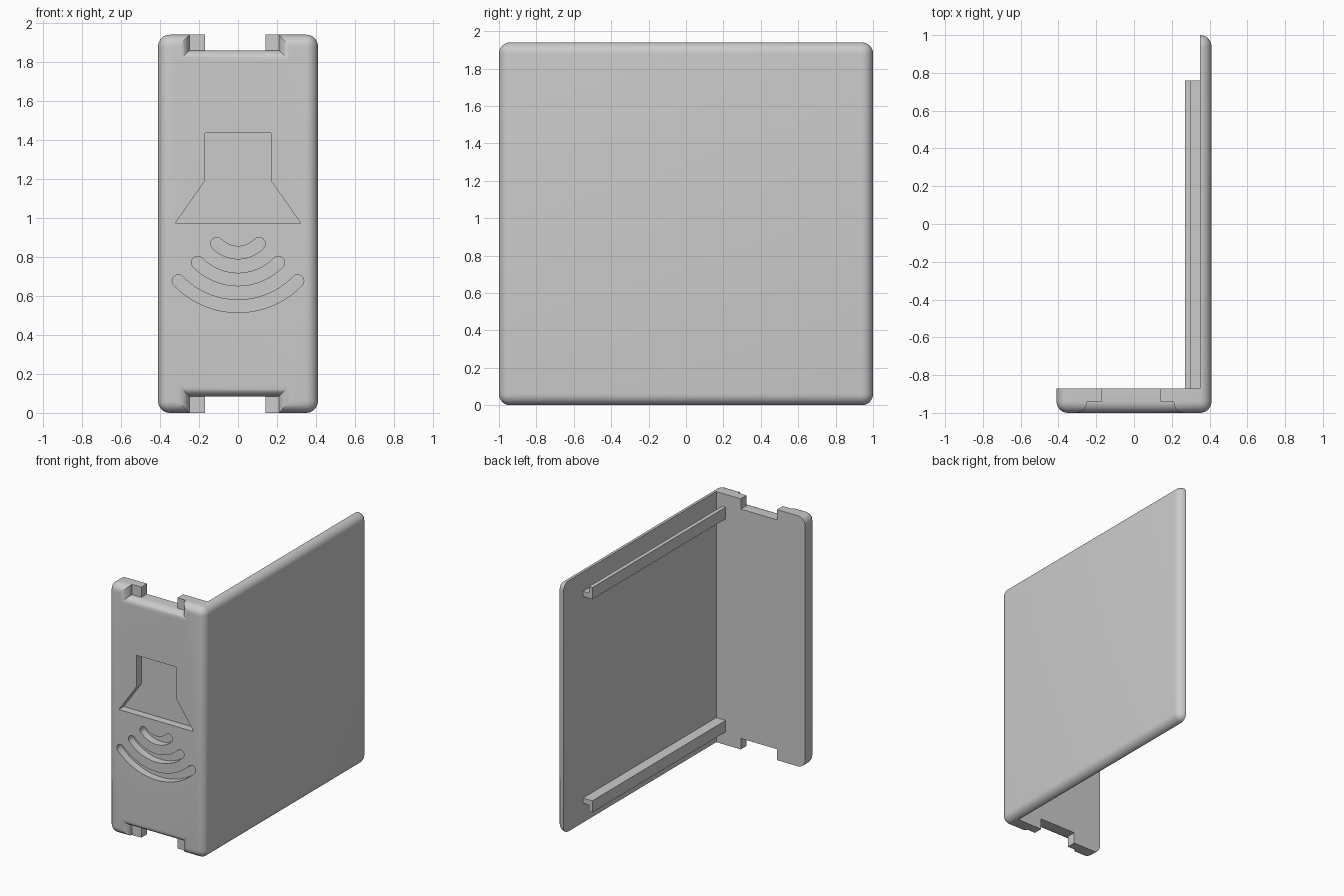
import bpy, bmesh, math

default = bpy.data.objects.get("Cube")
if default:
    bpy.data.objects.remove(default, do_unlink=True)

HEIGHT = 1.94
FRONT, PLATE_BACK = -1.0, -0.87

grey = bpy.data.materials.new("light grey")
grey.use_nodes = True
grey.diffuse_color = (0.6, 0.6, 0.6, 1)
grey.node_tree.nodes["Principled BSDF"].inputs["Base Color"].default_value = (0.6, 0.6, 0.6, 1)


def loft(name, rings):
    """Closed solid through rings of 3D points."""
    bm = bmesh.new()
    loops = [[bm.verts.new(p) for p in ring] for ring in rings]
    n = len(loops[0])
    for a, b in zip(loops, loops[1:]):
        for i in range(n):
            bm.faces.new((a[i], a[(i + 1) % n], b[(i + 1) % n], b[i]))
    bm.faces.new(loops[0])
    bm.faces.new(loops[-1])
    bmesh.ops.recalc_face_normals(bm, faces=bm.faces)
    mesh = bpy.data.meshes.new(name)
    bm.to_mesh(mesh)
    bm.free()
    mesh.materials.append(grey)
    obj = bpy.data.objects.new(name, mesh)
    bpy.context.collection.objects.link(obj)
    return obj


def prism(name, outline, y0, y1):
    """Extrude an (x, z) outline along y."""
    return loft(name, [[(x, y, z) for x, z in outline] for y in (y0, y1)])


def rect(x0, x1, z0, z1):
    return [(x0, z0), (x1, z0), (x1, z1), (x0, z1)]


def apply_modifier(obj, mod):
    bpy.ops.object.select_all(action="DESELECT")
    bpy.context.view_layer.objects.active = obj
    obj.select_set(True)
    bpy.ops.object.modifier_apply(modifier=mod.name)


def cut(obj, cutter):
    cutter.hide_render = True
    mod = obj.modifiers.new("cut", "BOOLEAN")
    mod.operation = "DIFFERENCE"
    mod.solver = "EXACT"
    mod.object = cutter
    apply_modifier(obj, mod)
    bpy.data.objects.remove(cutter, do_unlink=True)


# Rounded block hollowed to an L: front plate plus side panel
shell = prism("cover_shell", rect(-0.41, 0.41, 0, HEIGHT), FRONT, 1.0)
bevel = shell.modifiers.new("round", "BEVEL")
bevel.width = 0.06
bevel.segments = 8
apply_modifier(shell, bevel)
cut(shell, prism("hollow", rect(-1, 0.35, -1, 3), PLATE_BACK, 2))

# Clip notches at top and bottom, with a rounded lip on the front
RADIUS = 0.055
for z0, z1 in ((1.86, 2.2), (-0.26, 0.085)):
    cut(shell, prism("notch", rect(-0.17, 0.14, z0, z1), -0.95, -0.8))
    rings = []
    for i in range(9):
        t = math.pi / 2 * i / 8
        grow = RADIUS * (1 - math.cos(t))
        y = FRONT + 0.06 - 0.06 * math.sin(t)
        rings.append([(x, y, z) for x, z in
                      rect(-0.25 - grow, 0.21 + grow, z0 - grow, z1 + grow)])
    rings.append([(x, FRONT - 0.1, z) for x, y, z in rings[-1]])
    cut(shell, loft("notch_lip", rings))

# Engraved plug shape
RECESS = FRONT + 0.06
half = [(0.17, 1.435), (0.17, 1.19), (0.32, 0.975)]
plug = half + [(-x, z) for x, z in reversed(half)]
cut(shell, prism("plug_recess", plug, FRONT - 0.1, RECESS))


# Engraved round-ended arcs
def arc_band(radius, half_width=0.032, centre_z=0.972, spread=math.radians(46)):
    def polar(r, a):
        return (r * math.sin(a), centre_z - r * math.cos(a))
    steps = [spread * (i / 14 - 1) for i in range(29)]
    pts = [polar(radius + half_width, a) for a in steps]
    for sign in (1, -1):
        cx, cz = polar(radius, sign * spread)
        for k in range(1, 8):
            t = math.pi * k / 8
            # cap runs from the outer edge to the inner edge, then back
            r = half_width * math.cos(t) * sign
            s = half_width * math.sin(t) * sign
            a = sign * spread
            pts.append((cx + r * math.sin(a) + s * math.cos(a),
                        cz - r * math.cos(a) + s * math.sin(a)))
        if sign == 1:
            pts += [polar(radius - half_width, a) for a in reversed(steps)]
    return pts


for radius in (0.15, 0.288, 0.425):
    cut(shell, prism("arc_recess", arc_band(radius), FRONT - 0.1, RECESS))

bpy.ops.object.select_all(action="DESELECT")
shell.select_set(True)
bpy.context.view_layer.objects.active = shell
bpy.ops.object.shade_smooth_by_angle(angle=math.radians(30))

# Lipped guide rails on the inside of the side panel
profile = [(0.36, 1.75), (0.27, 1.75), (0.27, 1.84), (0.30, 1.84), (0.30, 1.79), (0.36, 1.79)]
prism("upper_rail", profile, PLATE_BACK - 0.01, 0.76)
prism("lower_rail", [(x, HEIGHT - z) for x, z in profile], PLATE_BACK - 0.01, 0.76)
